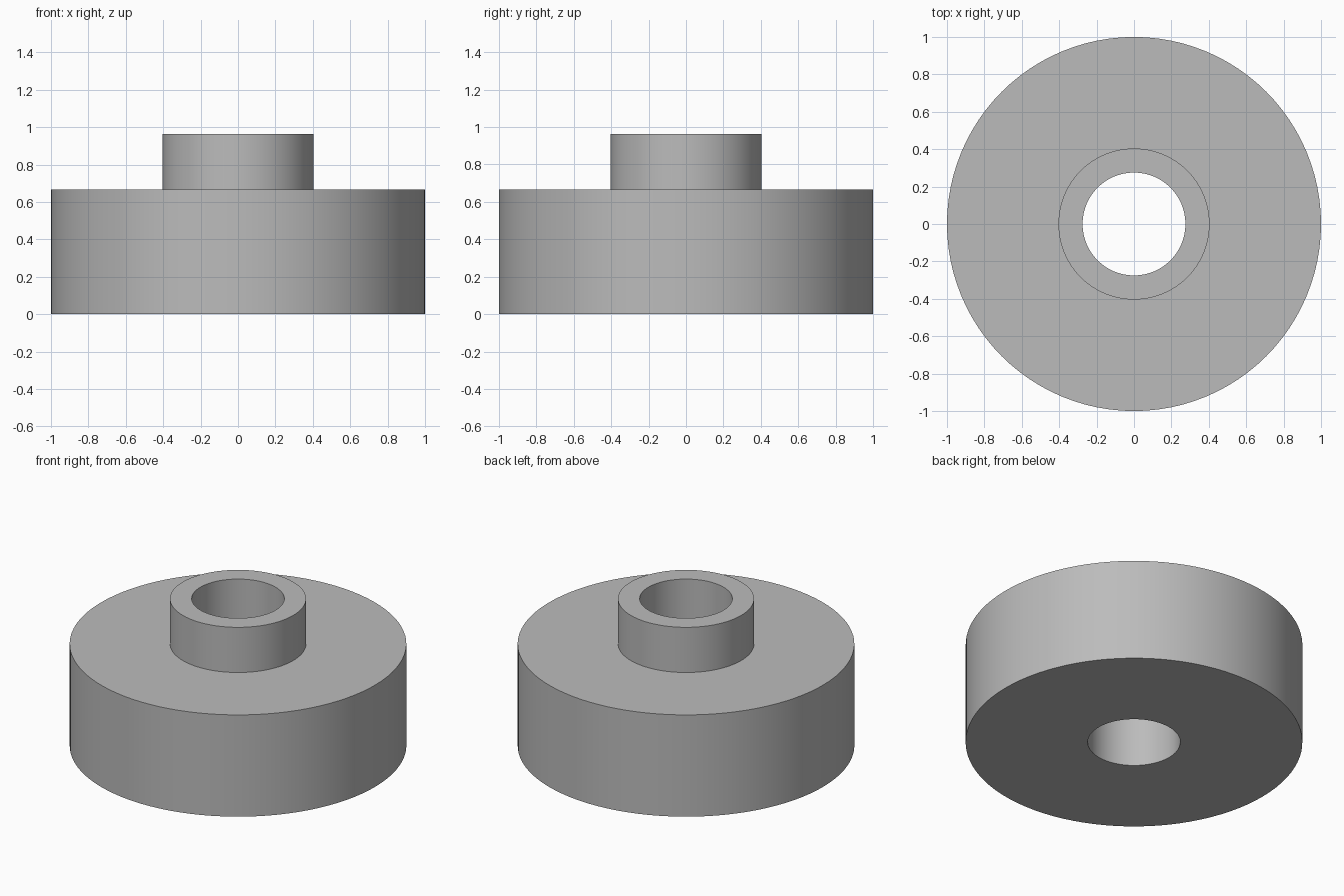
import bpy
import bmesh
from math import cos, sin, tau, radians

cube = bpy.data.objects.get("Cube")
if cube:
    bpy.data.objects.remove(cube, do_unlink=True)

SEGMENTS = 96
BORE_RADIUS = 0.275
COLLAR_RADIUS = 0.404
BASE_RADIUS = 1.0
BASE_HEIGHT = 0.667
TOTAL_HEIGHT = 0.963


def grey_material():
    mat = bpy.data.materials.new("plain grey")
    mat.use_nodes = True
    colour = (0.5, 0.5, 0.5, 1.0)
    mat.diffuse_color = colour
    mat.node_tree.nodes["Principled BSDF"].inputs["Base Color"].default_value = colour
    return mat


def lathe(name, profile, material):
    """Revolve a closed (radius, height) profile around the z axis."""
    bm = bmesh.new()
    rings = []
    for radius, z in profile:
        angles = [tau * i / SEGMENTS for i in range(SEGMENTS)]
        rings.append([bm.verts.new((radius * cos(a), radius * sin(a), z)) for a in angles])
    for lower, upper in zip(rings, rings[1:] + rings[:1]):
        for i in range(SEGMENTS):
            j = (i + 1) % SEGMENTS
            bm.faces.new((lower[i], lower[j], upper[j], upper[i]))
    bmesh.ops.recalc_face_normals(bm, faces=bm.faces)
    mesh = bpy.data.meshes.new(name)
    bm.to_mesh(mesh)
    bm.free()
    mesh.materials.append(material)
    obj = bpy.data.objects.new(name, mesh)
    bpy.context.collection.objects.link(obj)
    bpy.ops.object.select_all(action="DESELECT")
    obj.select_set(True)
    bpy.context.view_layer.objects.active = obj
    bpy.ops.object.shade_smooth_by_angle(angle=radians(30))
    return obj


# Wide disc with a raised collar and a bore right through both
lathe("flanged_hub", [
    (BORE_RADIUS, 0),
    (BASE_RADIUS, 0),
    (BASE_RADIUS, BASE_HEIGHT),
    (COLLAR_RADIUS, BASE_HEIGHT),
    (COLLAR_RADIUS, TOTAL_HEIGHT),
    (BORE_RADIUS, TOTAL_HEIGHT),
], grey_material())
